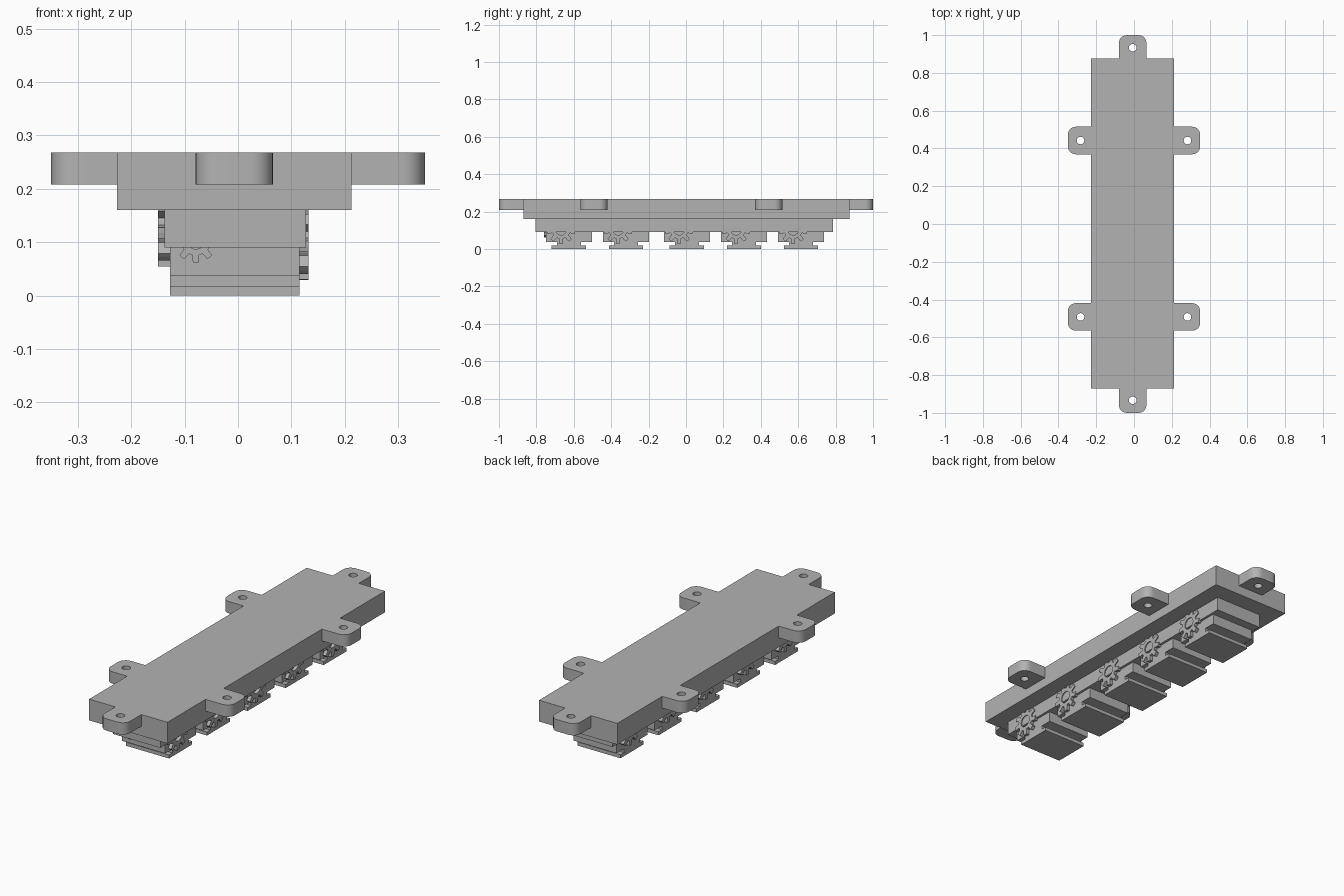
import bpy
import bmesh
from math import cos, sin, pi, atan2
from mathutils import Vector, Matrix

cube = bpy.data.objects.get("Cube")
if cube:
    bpy.data.objects.remove(cube)

grey = bpy.data.materials.new("plain grey")
grey.use_nodes = True
colour = (0.45, 0.45, 0.45, 1)
grey.diffuse_color = colour
grey.node_tree.nodes["Principled BSDF"].inputs["Base Color"].default_value = colour


def finish(bm, name, smooth=False):
    bmesh.ops.recalc_face_normals(bm, faces=bm.faces[:])
    mesh = bpy.data.meshes.new(name)
    bm.to_mesh(mesh)
    bm.free()
    mesh.materials.append(grey)
    obj = bpy.data.objects.new(name, mesh)
    bpy.context.collection.objects.link(obj)
    if smooth:
        bpy.ops.object.select_all(action='DESELECT')
        obj.select_set(True)
        bpy.context.view_layer.objects.active = obj
        bpy.ops.object.shade_smooth_by_angle()
    return obj


def box(name, x0, x1, y0, y1, z0, z1):
    bm = bmesh.new()
    size = Matrix.Diagonal((x1 - x0, y1 - y0, z1 - z0, 1))
    place = Matrix.Translation(((x0 + x1) / 2, (y0 + y1) / 2, (z0 + z1) / 2))
    bmesh.ops.create_cube(bm, size=1, matrix=place @ size)
    return finish(bm, name)


def pierced_prism(name, outline, centre, radius, depth, matrix, smooth=False):
    """Extrude an outline with a round hole, then place it."""
    bm = bmesh.new()
    rings = []
    for h in (0, depth):
        outer = [bm.verts.new((x, y, h)) for x, y in outline]
        inner = []
        for x, y in outline:
            a = atan2(y - centre[1], x - centre[0])
            inner.append(bm.verts.new((centre[0] + radius * cos(a),
                                       centre[1] + radius * sin(a), h)))
        rings.append((outer, inner))
    (ob, ib), (ot, it) = rings
    n = len(outline)
    for i in range(n):
        j = (i + 1) % n
        for a, b in ((ob, ib), (ot, it), (ob, ot), (ib, it)):
            bm.faces.new((a[i], a[j], b[j], b[i]))
    bm.transform(matrix)
    return finish(bm, name, smooth)


def tab_outline(width, length, r):
    # Tab grows along +x from the plate edge, with two rounded corners
    w = width / 2
    corners = [(0, -w)]
    for cy, start in ((r - w, -pi / 2), (w - r, 0)):
        corners += [(length - r + r * cos(start + k * pi / 12),
                     cy + r * sin(start + k * pi / 12)) for k in range(7)]
    corners.append((0, w))
    points = []
    for i, p in enumerate(corners):
        a, b = Vector(p), Vector(corners[(i + 1) % len(corners)])
        steps = max(1, round((b - a).length / 0.02))
        points += [tuple(a.lerp(b, k / steps)) for k in range(steps)]
    return points


def gear_outline(r, root, teeth=9):
    points = []
    for t in range(teeth):
        for f, rad in ((-0.32, root), (-0.2, r), (0, r), (0.2, r), (0.32, root), (0.5, root)):
            a = 2 * pi * (t + f) / teeth - pi / 2
            points.append((rad * cos(a), rad * sin(a)))
    return points


# Mounting plate and the narrower body below it
box("mounting_plate", -0.227, 0.213, -0.87, 0.875, 0.16, 0.268)
box("lower_body", -0.138, 0.127, -0.805, 0.785, 0.09, 0.16)

# Rounded tabs with screw holes: name, root position, length, turn
TABS = [
    ("left_back_tab", 0.213, 0.442, 0.137, 0),
    ("left_front_tab", 0.213, -0.492, 0.137, 0),
    ("right_back_tab", -0.227, 0.442, 0.123, pi),
    ("right_front_tab", -0.227, -0.492, 0.123, pi),
    ("back_tab", -0.007, 0.875, 0.125, pi / 2),
    ("front_tab", -0.007, -0.87, 0.13, -pi / 2),
]
for name, x, y, length, turn in TABS:
    place = Matrix.Translation((x, y, 0.208)) @ Matrix.Rotation(turn, 4, 'Z')
    pierced_prism(name, tab_outline(0.146, length, 0.042), (length - 0.067, 0),
                  0.02, 0.06, place, True)

# Gear faces: stand the outline up, then face it to the side
upright = Matrix.Rotation(pi / 2, 4, 'X')
to_left = Matrix.Rotation(pi / 2, 4, 'Z') @ upright
to_right = Matrix.Rotation(-pi / 2, 4, 'Z') @ upright
big_gear = gear_outline(0.076, 0.05)

# Five slotted carriages, each with a gear on both sides
for i, y in enumerate((-0.626, -0.321, 0.005, 0.31, 0.615), 1):
    for part, half, z0, z1 in (("block", 0.123, 0.037, 0.09),
                               ("neck", 0.065, 0.018, 0.037),
                               ("pad", 0.092, 0, 0.018)):
        box(f"carriage_{part}_{i}", -0.127, 0.115, y - half, y + half, z0, z1)
    pierced_prism(f"left_gear_{i}", big_gear, (0, 0), 0.03, 0.022,
                  Matrix.Translation((0.11, y - 0.042, 0.105)) @ to_left)
    pierced_prism(f"right_gear_{i}", big_gear, (0, 0), 0.03, 0.026,
                  Matrix.Translation((-0.124, y + 0.042, 0.13)) @ to_right)

# Small gear on the front carriage
pierced_prism("front_gear", gear_outline(0.041, 0.028), (0, 0), 0.016, 0.015,
              Matrix.Translation((-0.079, -0.745, 0.103)) @ upright)
